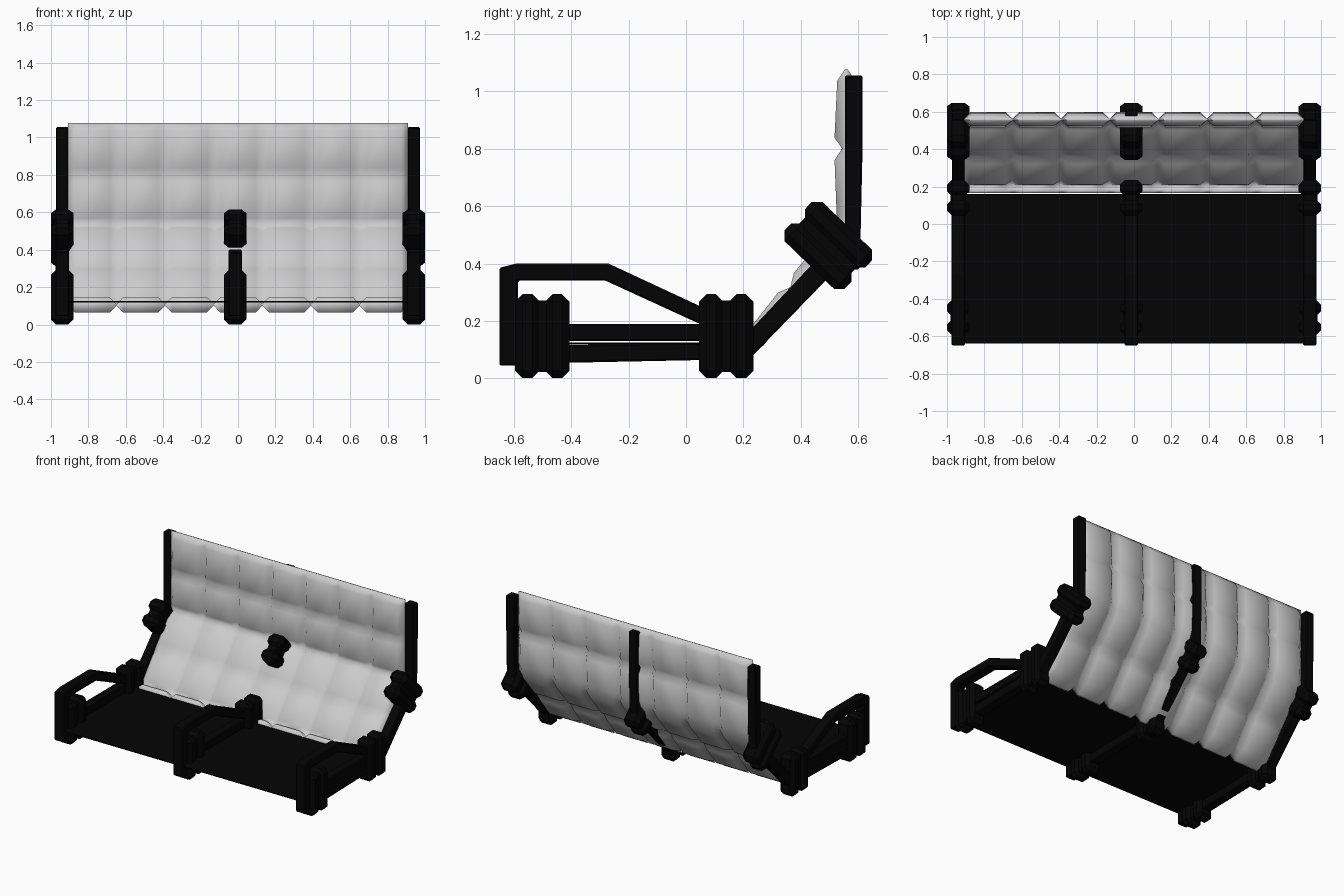
import bpy, bmesh, math
from mathutils import Vector, Matrix

if "Cube" in bpy.data.objects:
    bpy.data.objects.remove(bpy.data.objects["Cube"])


def material(name, rgb):
    m = bpy.data.materials.new(name)
    m.diffuse_color = (*rgb, 1)
    m.use_nodes = True
    m.node_tree.nodes["Principled BSDF"].inputs["Base Color"].default_value = m.diffuse_color
    return m


BLACK = material("black metal", (0.0012, 0.0012, 0.0012))
GREY = material("light grey padding", (0.6, 0.6, 0.6))


def finish(bm, name, mat):
    bmesh.ops.recalc_face_normals(bm, faces=bm.faces)
    me = bpy.data.meshes.new(name)
    bm.to_mesh(me)
    bm.free()
    me.materials.append(mat)
    ob = bpy.data.objects.new(name, me)
    bpy.context.collection.objects.link(ob)
    return ob


def profile(name, pts, x, width, bevel=0.006):
    """Side (y, z) outline extruded across x."""
    bm = bmesh.new()
    f = bm.faces.new([bm.verts.new((x - width / 2, y, z)) for y, z in pts])
    ext = bmesh.ops.extrude_face_region(bm, geom=[f])
    bmesh.ops.translate(bm, vec=(width, 0, 0),
                        verts=[v for v in ext["geom"] if isinstance(v, bmesh.types.BMVert)])
    ob = finish(bm, name, BLACK)
    mod = ob.modifiers.new("bevel", "BEVEL")
    mod.width, mod.segments = bevel, 1


def add_block(bm, size, loc, bevel):
    new = bmesh.ops.create_cube(bm, size=1)["verts"]
    bmesh.ops.scale(bm, vec=size, verts=new)
    bmesh.ops.translate(bm, vec=loc, verts=new)
    edges = list({e for v in new for e in v.link_edges})
    bmesh.ops.bevel(bm, geom=edges, offset=bevel, segments=1, affect="EDGES")


def clamp(name, x, y, z, angle=0):
    """Two chamfered flanges joined by a slimmer waist."""
    bm = bmesh.new()
    for s in (-1, 1):
        add_block(bm, (0.12, 0.086, 0.292), (0, s * 0.052, 0), 0.026)
    add_block(bm, (0.08, 0.15, 0.25), (0, 0, 0), 0.01)
    bmesh.ops.transform(bm, verts=bm.verts, matrix=Matrix.Translation((x, y, z))
                        @ Matrix.Rotation(angle, 4, "X"))
    finish(bm, name, BLACK)


# Three matching side frames
for side, x in (("left", -0.94), ("middle", -0.015), ("right", 0.94)):
    profile(side + "_handle", [(-0.65, 0.045), (-0.65, 0.385), (-0.59, 0.4), (-0.27, 0.4),
                               (0.08, 0.237), (0.08, 0.175), (-0.28, 0.34), (-0.585, 0.34),
                               (-0.585, 0.045)], x, 0.072)
    profile(side + "_middle_rail", [(-0.64, 0.13), (0.1, 0.13), (0.1, 0.19), (-0.64, 0.19)],
            x, 0.066)
    profile(side + "_lower_rail", [(-0.63, 0.05), (0.1, 0.065), (0.1, 0.125), (-0.63, 0.115)],
            x, 0.066)
    profile(side + "_sloped_strut", [(0.17, 0.015), (0.50, 0.355), (0.46, 0.42), (0.17, 0.11)],
            x, 0.066)
    profile(side + "_upright_post", [(0.553, 0.38), (0.605, 0.38), (0.615, 0.82),
                                     (0.615, 1.055), (0.553, 1.055)], x, 0.066)
    clamp(side + "_front_clamp", x, -0.5, 0.147)
    clamp(side + "_hinge_clamp", x, 0.14, 0.147)
    clamp(side + "_elbow_clamp", x, 0.495, 0.463, math.radians(46))

# Thin base plate
bm = bmesh.new()
add_block(bm, (1.95, 0.80, 0.006), (0, -0.24, 0.122), 0.001)
finish(bm, "base_plate", BLACK)

# Quilted padding: 7 columns of chamfered cushions along a bent centre line
COLS = 7
WIDTH = 1.82
LINE = [Vector((0.167, 0.105)), Vector((0.215, 0.105)), Vector((0.375, 0.308)),
        Vector((0.558, 0.53)), Vector((0.558, 0.80)), Vector((0.558, 1.077))]
# (position along the row, fullness) for each row
ROWS = [[(0, 1), (0.4, 1)],
        [(0, 0.3), (0.16, 0.9), (0.84, 0.9)],
        [(0, 0.3), (0.16, 0.9), (0.84, 0.9)],
        [(0, 0.3), (0.15, 0.8), (0.85, 1)],
        [(0, 0.3), (0.14, 1), (0.85, 0.75)]]
COL_STEPS = [(0, 0), (0.14, 1), (0.5, 1), (0.86, 1)]


def normal(k):
    d = (LINE[k + 1] - LINE[k]).normalized()
    return Vector((-d.y, d.x))


columns = [((c + t) / COLS * WIDTH - WIDTH / 2, f) for c in range(COLS) for t, f in COL_STEPS]
columns.append((WIDTH / 2, 0))
rows = []
for r, steps in enumerate(ROWS):
    for t, f in steps:
        n = normal(r)
        if t == 0 and r > 0:
            n = (n + normal(r - 1)).normalized()
        rows.append((LINE[r].lerp(LINE[r + 1], t), n, f))
rows.append((LINE[-1], normal(4), 0))

bm = bmesh.new()
layers = []
for sign in (1, -1):
    grid = []
    for p, n, fr in rows:
        line = []
        for x, fc in columns:
            q = p + n * sign * (0.004 + 0.037 * min(fr, fc))
            line.append(bm.verts.new((x, q.x, q.y)))
        grid.append(line)
    layers.append(grid)
    for a, b in zip(grid, grid[1:]):
        for i in range(len(a) - 1):
            bm.faces.new((a[i], a[i + 1], b[i + 1], b[i]))
# Close the rim between the two faces
front, rear = layers
for k in (0, -1):
    for i in range(len(columns) - 1):
        bm.faces.new((front[k][i], front[k][i + 1], rear[k][i + 1], rear[k][i]))
    for j in range(len(rows) - 1):
        bm.faces.new((front[j][k], front[j + 1][k], rear[j + 1][k], rear[j][k]))
pad = finish(bm, "quilted_padding", GREY)
bpy.context.view_layer.objects.active = pad
pad.select_set(True)
bpy.ops.object.shade_smooth_by_angle(angle=math.radians(105))
